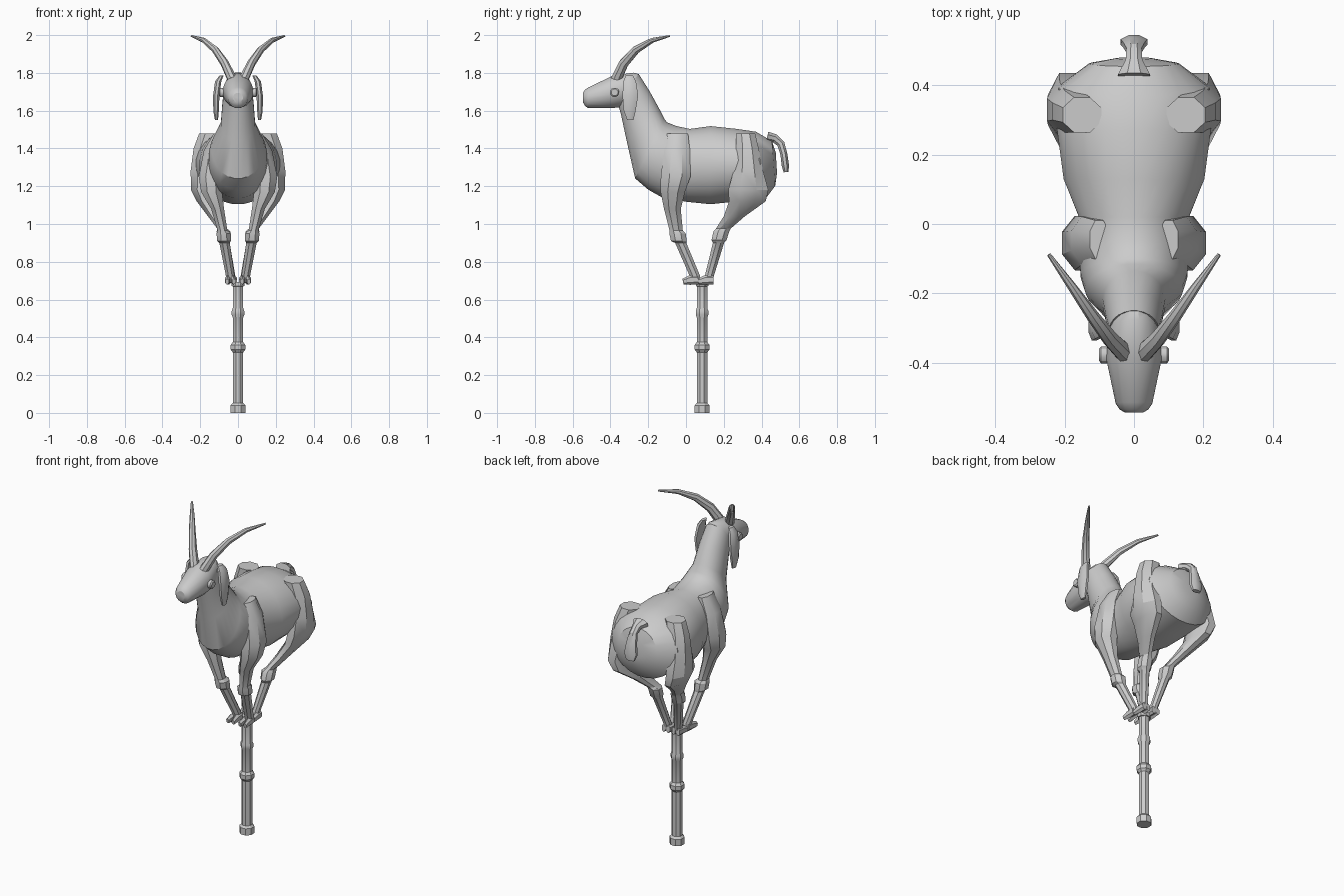
import bpy, bmesh
from math import sin, cos, pi, radians
from mathutils import Vector


def loft(name, rings, mirror=False, angle=30):
    """Skin a list of closed rings, cap both ends, optionally mirror in x."""
    bm = bmesh.new()
    rows = [[bm.verts.new(p) for p in ring] for ring in rings]
    n = len(rows[0])
    for a, b in zip(rows, rows[1:]):
        for i in range(n):
            j = (i + 1) % n
            bm.faces.new((a[i], a[j], b[j], b[i]))
    bm.faces.new(rows[0][::-1])
    bm.faces.new(rows[-1])
    bmesh.ops.recalc_face_normals(bm, faces=bm.faces)
    me = bpy.data.meshes.new(name)
    bm.to_mesh(me)
    bm.free()
    ob = bpy.data.objects.new(name, me)
    bpy.context.collection.objects.link(ob)
    bpy.ops.object.select_all(action='DESELECT')
    ob.select_set(True)
    bpy.context.view_layer.objects.active = ob
    bpy.ops.object.shade_smooth_by_angle(angle=radians(angle))
    if mirror:
        ob.modifiers.new("mirror", 'MIRROR').use_mirror_merge = False
    return ob


def ellipse(c, u, v, n):
    c, u, v = Vector(c), Vector(u), Vector(v)
    return [c + u * cos(2 * pi * (i + .5) / n) + v * sin(2 * pi * (i + .5) / n) for i in range(n)]


def spine(rows, n):
    """Rings from (top y, top z, bottom y, bottom z, half width)."""
    return [ellipse((0, (a + c) / 2, (b + d) / 2), (w, 0, 0),
                    (0, (a - c) / 2, (b - d) / 2), n) for a, b, c, d, w in rows]


def level(rows, n):
    """Horizontal rings from (x, y, z, rx, ry)."""
    return [ellipse((x, y, z), (rx, 0, 0), (0, ry, 0), n) for x, y, z, rx, ry in rows]


def along(rows, n):
    """Rings perpendicular to a path from (x, y, z, side radius, other radius)."""
    pts = [Vector(r[:3]) for r in rows]
    out = []
    for i, r in enumerate(rows):
        t = (pts[min(i + 1, len(pts) - 1)] - pts[max(i - 1, 0)]).normalized()
        u = (Vector((1, 0, 0)) - t * t.x).normalized()
        out.append(ellipse(pts[i], u * r[3], t.cross(u) * r[4], n))
    return out


# body with neck, from rump to nape
loft("body", spine([
    (.475, 1.38, .482, 1.27, .05), (.455, 1.44, .472, 1.20, .13),
    (.37, 1.49, .42, 1.13, .22), (.27, 1.505, .29, 1.12, .225),
    (.13, 1.52, .13, 1.103, .205), (.02, 1.505, .01, 1.115, .158),
    (-.05, 1.52, -.12, 1.135, .16), (-.10, 1.54, -.20, 1.18, .155),
    (-.115, 1.56, -.27, 1.24, .14), (-.135, 1.60, -.315, 1.44, .092),
    (-.19, 1.70, -.345, 1.58, .083), (-.25, 1.795, -.365, 1.65, .072)], 24))

# head and muzzle
loft("head", spine([
    (-.25, 1.795, -.33, 1.625, .066), (-.275, 1.803, -.35, 1.615, .074),
    (-.385, 1.788, -.39, 1.613, .082), (-.515, 1.725, -.52, 1.613, .054),
    (-.535, 1.712, -.535, 1.625, .043), (-.545, 1.695, -.545, 1.643, .026)], 16))

# eyes
loft("eyes", [ellipse((x, -.378, 1.697), (0, r, 0), (0, 0, r), 12)
              for x, r in ((.06, .025), (.095, .025), (.101, .018))], True)

# hanging ears
loft("ears", level([
    (.088, -.30, 1.785, .012, .022), (.105, -.298, 1.755, .018, .036),
    (.115, -.295, 1.68, .018, .045), (.116, -.298, 1.60, .016, .034),
    (.114, -.295, 1.55, .009, .018)], 8), True)

# backswept horns
loft("horns", along([
    (.03, -.37, 1.765, .026, .03), (.07, -.33, 1.85, .022, .027),
    (.12, -.265, 1.922, .018, .022), (.18, -.18, 1.972, .013, .014),
    (.246, -.088, 1.995, .006, .005)], 8), True)

# front legs from shoulder to fetlock
loft("front_legs", level([
    (.10, -.045, 1.48, .03, .06), (.13, -.048, 1.39, .055, .075),
    (.145, -.055, 1.25, .068, .085), (.14, -.07, 1.17, .06, .07),
    (.108, -.072, 1.08, .037, .048), (.082, -.052, .965, .028, .038),
    (.076, -.045, .95, .041, .047), (.074, -.038, .91, .039, .045),
    (.071, -.028, .90, .03, .032), (.042, .045, .73, .025, .03),
    (.04, .052, .69, .024, .026)], 8), True)

# hind legs from thigh to fetlock
loft("hind_legs", level([
    (.15, .315, 1.48, .06, .055), (.175, .325, 1.40, .065, .065),
    (.188, .33, 1.28, .068, .085), (.193, .33, 1.18, .06, .115),
    (.172, .325, 1.12, .05, .105), (.125, .255, 1.04, .036, .06),
    (.084, .197, .975, .028, .042), (.076, .187, .96, .04, .045),
    (.074, .175, .915, .038, .043), (.07, .172, .90, .028, .032),
    (.035, .125, .73, .022, .026), (.033, .115, .69, .022, .026)], 8), True)

# cloven hooves
for name, y, cx in (("front_hooves", .065, .04), ("hind_hooves", .145, .033)):
    for k, side in (("inner", -1), ("outer", 1)):
        x = cx + side * .015
        loft(name + "_" + k, along([
            (x, y, .705, .013, .024), (x, y - .045, .703, .015, .025),
            (x + side * .003, y - .08, .695, .011, .016)], 6), True)

# tail
loft("tail", along([
    (0, .43, 1.462, .05, .03), (0, .47, 1.453, .026, .025),
    (0, .502, 1.425, .024, .022), (0, .518, 1.37, .034, .02),
    (0, .526, 1.31, .042, .021), (0, .53, 1.275, .028, .014)], 8))

# turned post with foot and two knuckles
loft("post", level([(0, .085, z, r, r) for z, r in (
    (0, .042), (.04, .042), (.052, .03), (.32, .03), (.335, .042), (.36, .042),
    (.375, .03), (.505, .03), (.52, .036), (.54, .036), (.555, .03), (.67, .03),
    (.672, .036), (.692, .036))], 8))
